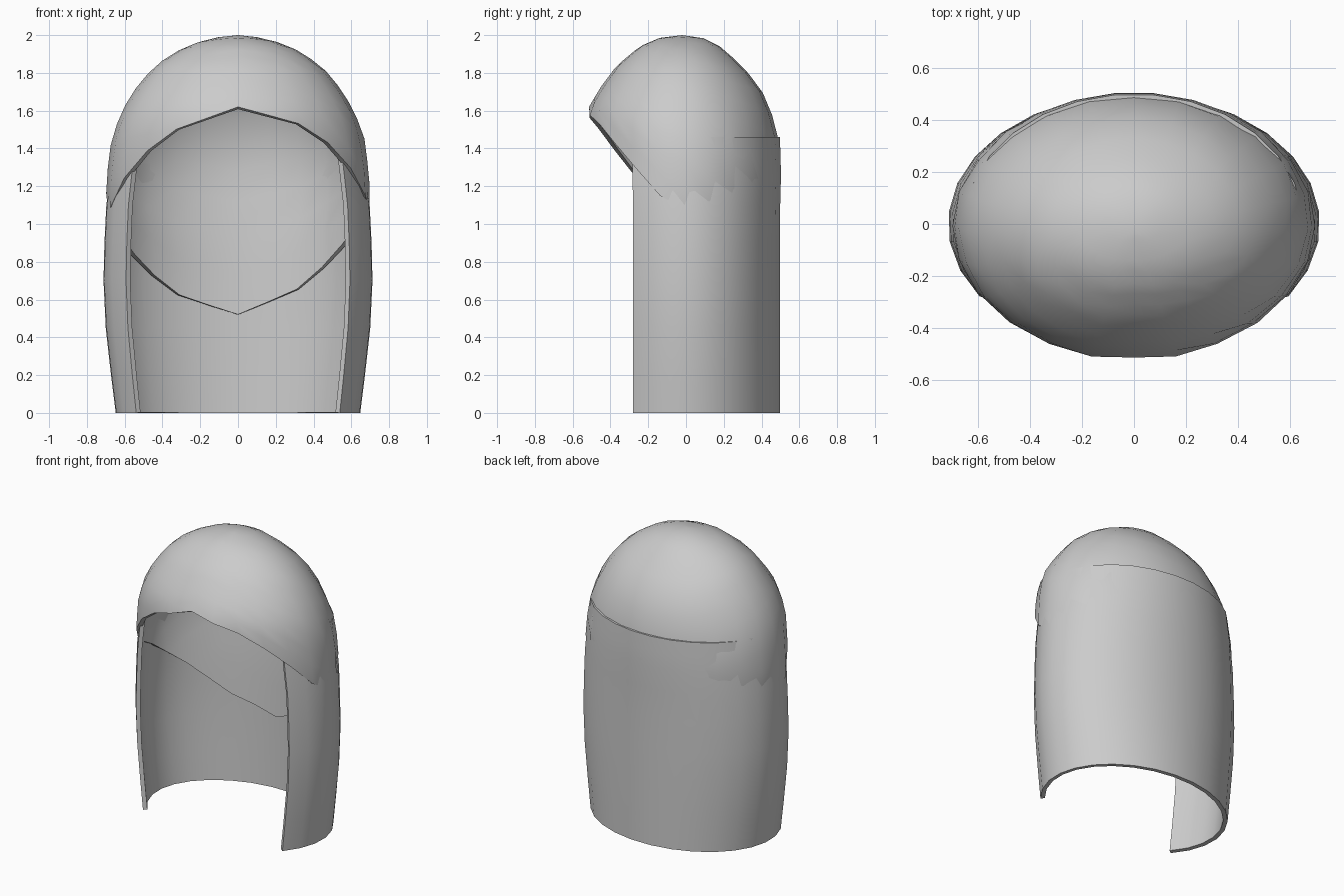
import bpy, bmesh
from math import sin, cos, radians

if "Cube" in bpy.data.objects:
    bpy.data.objects.remove(bpy.data.objects["Cube"])


def interp(table, t):
    """Linear lookup in a table of (key, values...) sorted by rising key."""
    if t <= table[0][0]:
        return table[0][1:]
    for a, b in zip(table, table[1:]):
        if t <= b[0]:
            f = (t - a[0]) / (b[0] - a[0])
            return [p + (q - p) * f for p, q in zip(a[1:], b[1:])]
    return table[-1][1:]


def finish(bm, name, thickness):
    """Turn a bmesh into a smooth shell thickened inwards."""
    mesh = bpy.data.meshes.new(name)
    bm.to_mesh(mesh)
    bm.free()
    ob = bpy.data.objects.new(name, mesh)
    bpy.context.collection.objects.link(ob)
    mod = ob.modifiers.new("thickness", 'SOLIDIFY')
    mod.thickness = thickness
    mod.offset = -1
    bpy.ops.object.select_all(action='DESELECT')
    ob.select_set(True)
    bpy.context.view_layer.objects.active = ob
    bpy.ops.object.modifier_apply(modifier=mod.name)
    bpy.ops.object.shade_smooth_by_angle(angle=radians(45))
    return ob


def bridge(bm, upper, lower, closed):
    """Quads between two rows, facing outwards."""
    n = len(upper)
    for i in range(n if closed else n - 1):
        j = (i + 1) % n
        bm.faces.new((upper[i], lower[i], lower[j], upper[j]))


# Cap: height -> half width, front y, back y
CAP = [(0.5, .63, -.46, .455), (0.95, .665, -.48, .472), (1.1, .70, -.50, .485),
       (1.25, .695, -.52, .507), (1.45, .67, -.53, .49), (1.6, .615, -.525, .45),
       (1.72, .54, -.455, .395), (1.84, .44, -.365, .295), (1.94, .28, -.245, .18),
       (1.985, .14, -.14, .09), (2.0, 0, -.02, -.02)]
# Cap rim: angle from the front -> height (high fringe, low pointed nape)
RIM = [(0, 1.62), (35, 1.50), (55, 1.32), (75, 1.12), (90, 1.05),
       (125, .83), (147, .65), (180, .52)]

SEGS, ROWS = 24, 12
bm = bmesh.new()
pole = bm.verts.new((0, -.02, 2))
rows = []
for r in range(1, ROWS + 1):
    row = []
    for s in range(SEGS):
        a = 360 * s / SEGS
        x_dir, y_dir = sin(radians(a)), -cos(radians(a))
        rim = interp(RIM, min(a, 360 - a))[0] + .03 * x_dir
        z = 2 - (2 - rim) * (r / ROWS) ** 1.8
        hx, yf, yb = interp(CAP, z)
        row.append(bm.verts.new((hx * x_dir, (yf + yb) / 2 + (yb - yf) / 2 * y_dir, z)))
    rows.append(row)
for s in range(SEGS):
    bm.faces.new((pole, rows[0][s], rows[0][(s + 1) % SEGS]))
for up, low in zip(rows, rows[1:]):
    bridge(bm, up, low, True)
finish(bm, "hair_cap", .03)

# Long back curtain, open at the front: height -> half width, half depth
CURTAIN = [(1.46, .65, .50), (1.36, .665, .504), (1.25, .68, .506), (1.1, .70, .502),
           (.9, .71, .50), (.7, .715, .50), (.45, .703, .50), (.2, .675, .50), (0, .65, .50)]
START, STEPS = 56, 19
bm = bmesh.new()
rows = []
for z, hx, hy in CURTAIN:
    row = []
    for s in range(STEPS + 1):
        a = radians(START + (360 - 2 * START) * s / STEPS)
        row.append(bm.verts.new((hx * sin(a), -hy * cos(a), z)))
    rows.append(row)
for up, low in zip(rows, rows[1:]):
    bridge(bm, up, low, False)
finish(bm, "back_curtain", .028)
